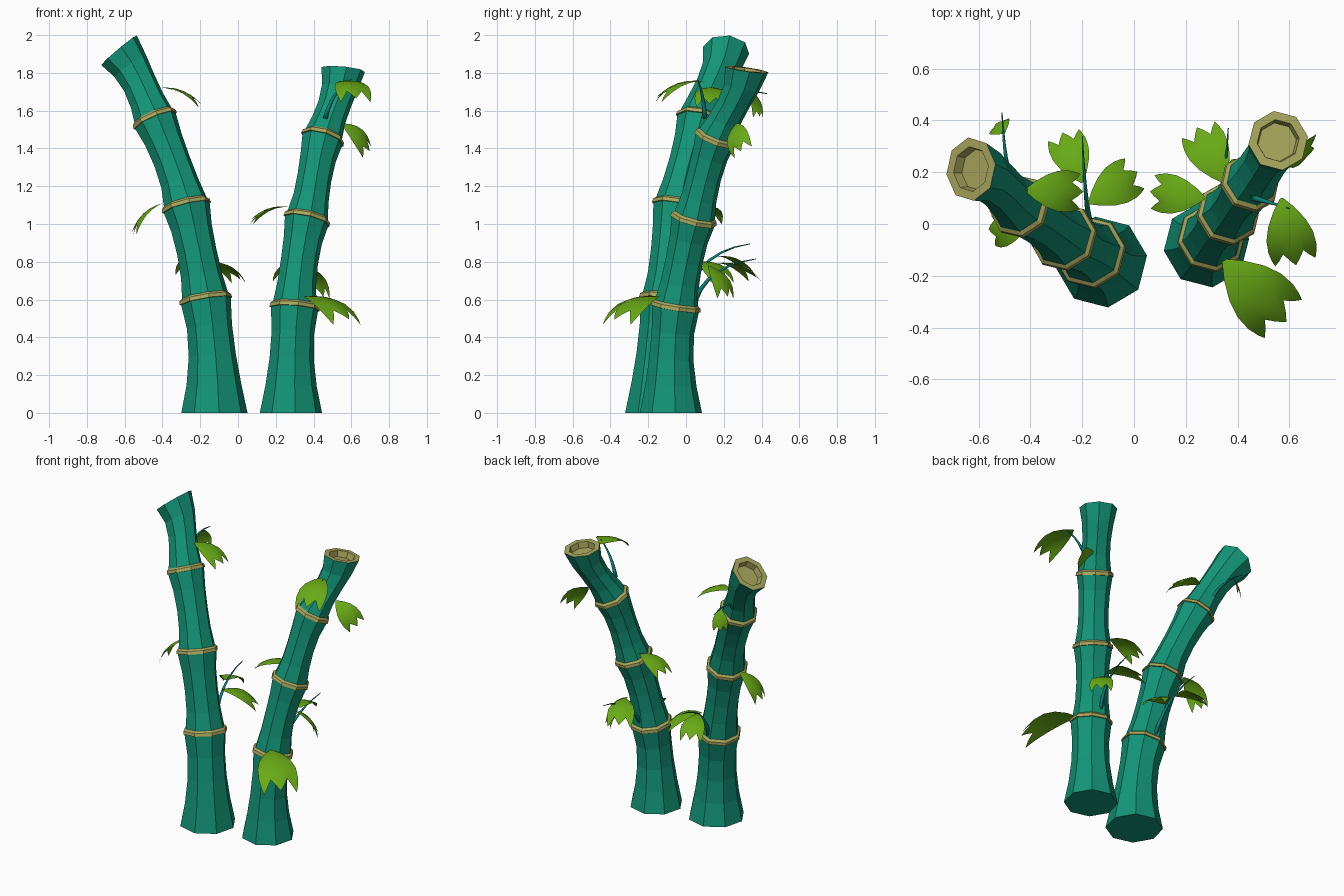
import bpy, bmesh, math
from mathutils import Vector, Quaternion

if "Cube" in bpy.data.objects:
    bpy.data.objects.remove(bpy.data.objects["Cube"])


def material(name, rgb):
    m = bpy.data.materials.new(name)
    m.diffuse_color = (*rgb, 1)
    m.use_nodes = True
    m.node_tree.nodes["Principled BSDF"].inputs["Base Color"].default_value = m.diffuse_color
    return m


GREEN = material("stalk green", (0.006, 0.30, 0.185))
TAN = material("node tan", (0.40, 0.39, 0.11))
LEAF = material("leaf green", (0.14, 0.40, 0.008))
STEM = material("stem teal", (0.004, 0.24, 0.20))


def finish(name, bm, mats, smooth=False, recalc=True):
    if recalc:
        bmesh.ops.recalc_face_normals(bm, faces=bm.faces)
    for f in bm.faces:
        f.smooth = smooth
    me = bpy.data.meshes.new(name)
    bm.to_mesh(me)
    bm.free()
    for m in mats:
        me.materials.append(m)
    ob = bpy.data.objects.new(name, me)
    bpy.context.collection.objects.link(ob)
    return ob


def loft(bm, rings, sides, phase):
    """rings: (centre, normal, radius, material of the band leading to it)"""
    prev = first = None
    for c, n, r, mat in rings:
        q = Vector((0, 0, 1)).rotation_difference(n)
        cur = []
        for k in range(sides):
            a = phase + k * math.tau / sides
            cur.append(bm.verts.new(c + q @ Vector((r * math.cos(a), r * math.sin(a), 0))))
        if prev:
            for k in range(sides):
                j = (k + 1) % sides
                f = bm.faces.new((prev[k], prev[j], cur[j], cur[k]))
                f.material_index = mat
        else:
            first = cur
        prev = cur
    bm.faces.new(first[::-1])
    bm.faces.new(prev).material_index = rings[-1][3]


# radii along each section, from its lower node to its upper node
SECTIONS = [(0.177, 0.146, 0.126, 0.121, 0.134),
            (0.124, 0.110, 0.106, 0.110, 0.126),
            (0.117, 0.102, 0.098, 0.103, 0.117),
            (0.107, 0.095, 0.093, 0.103, 0.124)]


def stalk(name, nodes, scale):
    """nodes: centre and lean (normal x, y) at base, three nodes and top"""
    pts = [Vector(p) for p, _ in nodes]
    nor = [Vector((t[0], t[1], 1)).normalized() for _, t in nodes]
    rings = []
    for i, radii in enumerate(SECTIONS):
        p0, p1, n0, n1 = pts[i], pts[i + 1], nor[i], nor[i + 1]
        d = (p1 - p0).length
        for j, r in enumerate(radii):
            s = j / 4
            c = (p0 * (2*s**3 - 3*s*s + 1) + n0 * d * (s**3 - 2*s*s + s)
                 + p1 * (3*s*s - 2*s**3) + n1 * d * (s**3 - s*s))
            n = n0.lerp(n1, s).normalized()
            if j == 4 and i < 3:
                c = c - n * 0.015
            if j == 0 and i > 0:
                c = c + n * 0.018
            rings.append((c, n, r * scale, 1 if (j == 0 and i) else 0))
        if i < 3:  # tan collar
            e = radii[4] * scale
            rings.append((p1 - n1 * 0.014, n1, e + 0.008, 1))
            rings.append((p1 + n1 * 0.006, n1, e + 0.005, 1))
    # hollow cut end
    top, n = pts[-1], nor[-1]
    rings += [(top, n, 0.088 * scale, 1), (top - n * 0.04, n, 0.080 * scale, 1)]
    bm = bmesh.new()
    loft(bm, rings, 8, math.radians(8))
    finish(name, bm, [GREEN, TAN])


stalk("left_stalk", [((-0.125, -0.147, 0), (0, 0)),
                     ((-0.172, -0.108, 0.605), (-0.165, 0.14)),
                     ((-0.275, -0.048, 1.10), (-0.25, 0.20)),
                     ((-0.443, 0.07, 1.56), (-0.43, 0.24)),
                     ((-0.63, 0.212, 1.92), (-0.84, 0.08))], 1.0)
stalk("right_stalk", [((0.28, -0.08, 0), (0, 0)),
                      ((0.30, -0.053, 0.565), (0.08, 0.16)),
                      ((0.366, 0.042, 1.03), (0.22, 0.26)),
                      ((0.45, 0.16, 1.46), (0.29, 0.38)),
                      ((0.557, 0.322, 1.818), (0.10, 0.14))], 0.94)


# thin curved stems
def stem(name, a, b, c, r=0.014):
    a, b, c = Vector(a), Vector(b), Vector(c)
    rings = []
    for i in range(7):
        s = i / 6
        p = a * (1-s)**2 + b * 2*s*(1-s) + c * s*s
        t = ((b - a) * (1-s) + (c - b) * s).normalized()
        rings.append((p, t, r * (1 - 0.85 * s), 0))
    bm = bmesh.new()
    loft(bm, rings, 5, 0)
    finish(name, bm, [STEM], True)


stem("left_low_stem", (-0.17, 0.0, 0.62), (-0.19, 0.08, 0.86), (-0.20, 0.34, 0.895))
stem("left_high_stem", (-0.47, 0.15, 1.58), (-0.50, 0.22, 1.74), (-0.51, 0.43, 1.69))
stem("right_low_stem", (0.31, 0.05, 0.60), (0.35, 0.12, 0.78), (0.364, 0.37, 0.815))
stem("right_high_stem", (0.46, 0.10, 1.56), (0.50, 0.09, 1.71), (0.60, 0.06, 1.765))

# three-lobed drooping leaves
LOBES = (1, 0.91, 0.80, 0.92, 1.02, 0.92, 0.80, 0.91, 1)
WIDTHS = ((0, 0.02), (0.15, 0.15), (0.35, 0.27), (0.55, 0.335), (0.75, 0.345), (0.9, 0.32), (1, 0.29))


def leaf(name, base, tip, roll=0, arch=0.13):
    base, tip = Vector(base), Vector(tip)
    d = tip - base
    size = d.length
    side = d.cross(Vector((0, 0, 1))).normalized()
    side = Quaternion(d.normalized(), math.radians(roll)) @ side
    n = side.cross(d).normalized()
    bm = bmesh.new()
    rows = []
    for t, w in WIDTHS:
        row = []
        for k, lobe in enumerate(LOBES):
            v = k / 4 - 1
            a = t * lobe
            lift = arch * 4 * a * (1 - a) - 0.10 * v * v * t
            row.append(bm.verts.new(base + d * a + side * (size * v * w) + n * (size * lift)))
        rows.append(row)
    for r0, r1 in zip(rows, rows[1:]):
        for k in range(len(LOBES) - 1):
            bm.faces.new((r0[k], r1[k], r1[k + 1], r0[k + 1]))
    bm.normal_update()
    if sum(f.normal.dot(n) for f in bm.faces) < 0:
        bmesh.ops.reverse_faces(bm, faces=bm.faces)
    finish(name, bm, [LEAF], True, False)


leaf("right_front_leaf", (0.345, -0.14, 0.615), (0.585, -0.375, 0.50))
leaf("right_side_leaf", (0.275, 0.10, 1.09), (0.065, 0.125, 1.02))
leaf("right_node_leaf", (0.55, 0.265, 1.53), (0.695, 0.29, 1.39), 45)
leaf("right_top_leaf", (0.57, 0.10, 1.755), (0.625, -0.155, 1.67))
leaf("right_low_leaf_a", (0.35, 0.16, 0.79), (0.245, 0.37, 0.72))
leaf("right_low_leaf_b", (0.355, 0.12, 0.78), (0.45, 0.22, 0.62))
leaf("left_node_leaf", (-0.40, 0.0, 1.11), (-0.56, -0.02, 0.96))
leaf("left_top_leaf", (-0.42, 0.13, 1.72), (-0.20, 0.125, 1.64))
leaf("left_high_leaf", (-0.50, 0.35, 1.70), (-0.53, 0.39, 1.57), 0, 0.08)
leaf("left_low_leaf_a", (-0.20, 0.16, 0.83), (-0.275, 0.35, 0.75))
leaf("left_low_leaf_b", (-0.175, 0.08, 0.80), (0.01, 0.20, 0.71))
